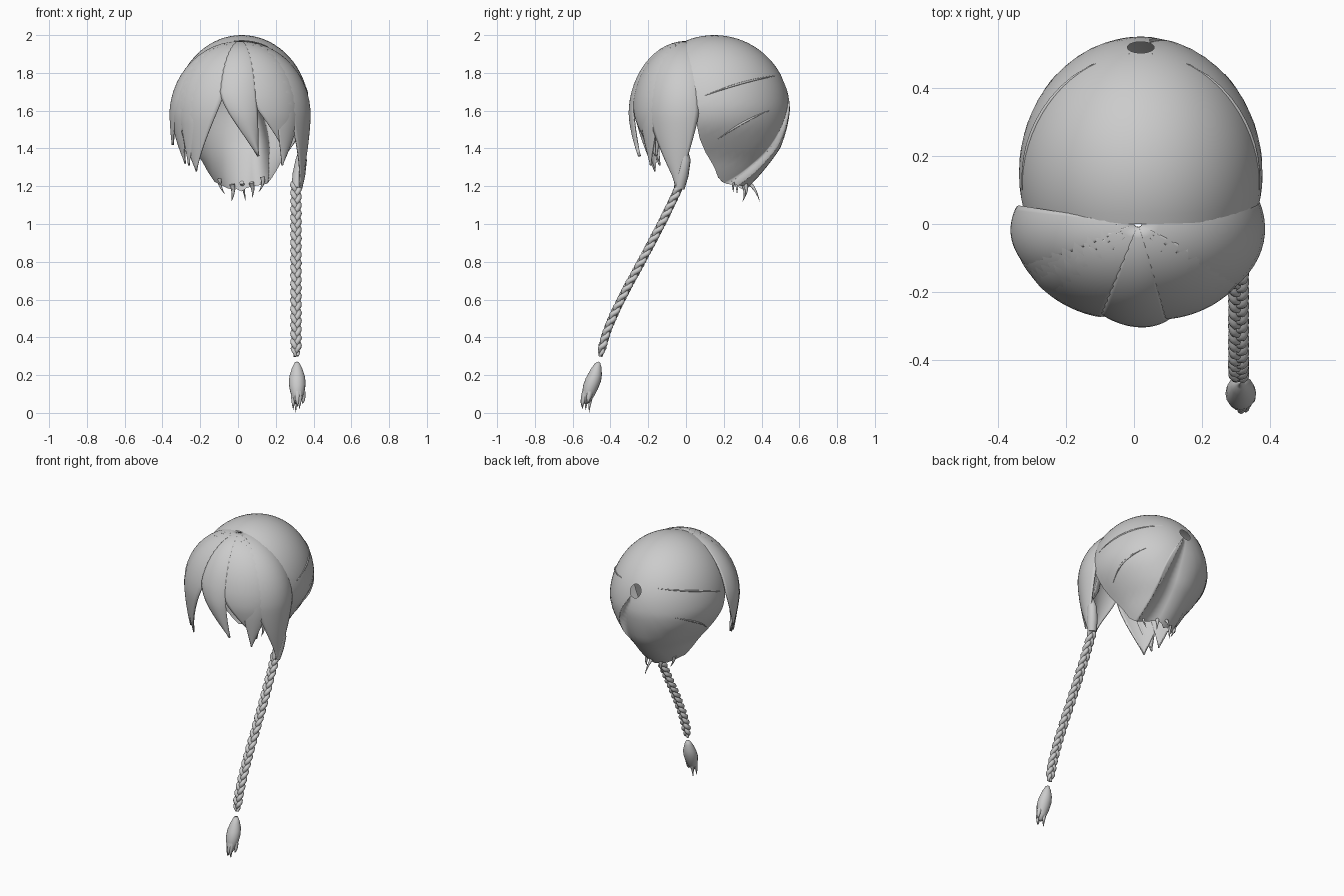
import bpy, math, random
from mathutils import Vector

if "Cube" in bpy.data.objects:
    bpy.data.objects.remove(bpy.data.objects["Cube"])

random.seed(4)
rad = math.radians


def mesh_obj(name, verts, faces, smooth=True):
    me = bpy.data.meshes.new(name)
    me.from_pydata([tuple(v) for v in verts], [], faces)
    me.validate()
    me.polygons.foreach_set("use_smooth", [smooth] * len(me.polygons))
    ob = bpy.data.objects.new(name, me)
    bpy.context.collection.objects.link(ob)
    return ob


def grid_faces(rows, cols, closed=False):
    n = cols if closed else cols - 1
    return [(r * cols + c, r * cols + (c + 1) % cols, (r + 1) * cols + (c + 1) % cols, (r + 1) * cols + c)
            for r in range(rows - 1) for c in range(n)]


def interp(table, x):
    for (x0, y0), (x1, y1) in zip(table, table[1:]):
        if x <= x1:
            return y0 + (y1 - y0) * max(0, (x - x0) / (x1 - x0))
    return table[-1][1]


def strands(name, paths, res=2):
    """Round strands with a radius per point: paths = lists of (position, radius)."""
    cu = bpy.data.curves.new(name, 'CURVE')
    cu.dimensions = '3D'
    cu.bevel_depth = 1.0
    cu.bevel_resolution = res
    cu.use_fill_caps = True
    for path in paths:
        sp = cu.splines.new('POLY')
        sp.points.add(len(path) - 1)
        for p, (co, r) in zip(sp.points, path):
            p.co = (*co, 1)
            p.radius = r
    tmp = bpy.data.objects.new(name + "_curve", cu)
    bpy.context.collection.objects.link(tmp)
    bpy.context.view_layer.update()
    me = bpy.data.meshes.new_from_object(tmp.evaluated_get(bpy.context.evaluated_depsgraph_get()))
    bpy.data.objects.remove(tmp)
    me.polygons.foreach_set("use_smooth", [True] * len(me.polygons))
    ob = bpy.data.objects.new(name, me)
    bpy.context.collection.objects.link(ob)
    return ob


def tuft(a, b, c, r, n=7):
    """Tapered strand along a quadratic arc."""
    a, b, c = Vector(a), Vector(b), Vector(c)
    return [(a * (1 - t) ** 2 + b * 2 * t * (1 - t) + c * t * t, r * (1 - t) + 0.0008)
            for t in [i / (n - 1) for i in range(n)]]


# Back cap: egg-shaped shell between a round tie hole and the face opening
TAPER_X = [(-1, .55), (-.76, .62), (-.52, .70), (-.36, .82), (-.15, .96), (0, 1)]
TAPER_Y = [(-1, .72), (-.8, .77), (-.4, .95), (0, 1)]


def cap_point(u, lift=1.0):
    z = 1.6 + u.z * (.40 if u.z > 0 else .50) * lift
    return Vector((.02 + .358 * u.x * interp(TAPER_X, u.z) * lift,
                   .15 + .40 * u.y * interp(TAPER_Y, u.z) * lift, z))


EDGE = [(-.84, .50), (-.80, .30), (-.74, .08), (-.6, 0), (-.45, -.12), (-.3, -.2), (0, -.27), (.5, -.34), (.93, -.375)]
pole = Vector((0, .925, .375)).normalized()
N, R = 64, 20
cap_edge = []
for k in range(N):
    th = 2 * math.pi * k / N
    uz = .045 + .883 * math.cos(th)
    uz += random.uniform(-.03, .03) if uz < -.5 else 0
    uy = interp(EDGE, uz)
    ux = math.sqrt(max(0, 1 - uz * uz - uy * uy))
    if uz < -.78:   # bottom of the opening runs straight across the nape
        ux = min(ux, .62 * abs(math.sin(th)) * 2)
        uy = math.sqrt(max(0, 1 - uz * uz - ux * ux))
    cap_edge.append(Vector((ux * (1 if math.sin(th) >= 0 else -1), uy, uz)).normalized())
verts = []
for r in range(R):
    for e in cap_edge:
        full = pole.angle(e)
        ang = .11 + (full - .11) * r / (R - 1)
        verts.append(cap_point((pole * math.sin(full - ang) + e * math.sin(ang)) / math.sin(full)))
mesh_obj("back_hair", verts, grid_faces(R, N, True))

# Thin overlapping edges on both sides of the back cap
edges = []
for side in (1, -1):
    for (y0, z0), (y1, z1) in (((.10, 1.68), (.50, 1.79)), ((.17, 1.45), (.44, 1.60))):
        path = []
        for i in range(13):
            t = i / 12
            y, z = y0 + (y1 - y0) * t, z0 + (z1 - z0) * t + .012 * math.sin(math.pi * t)
            uz = (z - 1.6) / (.4 if z > 1.6 else .5)
            uy = (y - .15) / .4 / interp(TAPER_Y, uz)
            ux = side * math.sqrt(max(0, 1 - uy * uy - uz * uz))
            path.append((cap_point(Vector((ux, uy, uz))), .001 + .005 * math.sin(math.pi * t)))
        edges.append(path)
strands("side_layer_edges", edges)

# Small tufts at the nape
strands("nape_tufts", [
    tuft((-.03, .31, 1.21), (-.02, .32, 1.16), (-.035, .30, 1.12), .014),
    tuft((.07, .31, 1.22), (.085, .33, 1.18), (.075, .31, 1.14), .014),
    tuft((.02, .33, 1.22), (.03, .37, 1.19), (.04, .39, 1.12), .012),
    tuft((-.10, .27, 1.24), (-.10, .27, 1.20), (-.07, .27, 1.16), .013),
    tuft((.13, .25, 1.25), (.14, .25, 1.21), (.11, .25, 1.17), .013),
])


# Fringe: locks fanning out from the crown over a rounded front
def fringe_point(phi, z, flare):
    if z > 1.58:
        r = math.sqrt(max(0, 1 - ((z - 1.58) / .385) ** 2))
    else:
        r = 1 - .17 * ((1.58 - z) / .22) ** 1.4 * (1 - flare)
    p = rad(phi)
    return Vector((.012 + .362 * r * math.cos(p), -.285 * r * math.sin(p), z))


def lock(name, phi0, phi1, tip, z_split, z_tip, flare=.2, bump=.02, end=0.0, cols=13, up=12, down=12):
    rows = []
    th_max = math.acos((z_split - 1.58) / .385)
    for i in range(up):
        th = .03 + (th_max - .03) * i / (up - 1)
        rows.append((1.58 + .385 * math.cos(th), 0))
    for i in range(1, down + 1):
        t = i / down
        rows.append((z_split + (z_tip - z_split) * t, t))
    verts = []
    mid, half = (phi0 + phi1) / 2, (phi1 - phi0) / 2
    for ri, (z, t) in enumerate(rows):
        c = mid + (tip - mid) * t ** 1.3
        w = half * max((1 - t ** 1.25), end, .01)
        for k in range(cols):
            s = 2 * k / (cols - 1) - 1
            p = fringe_point(c + s * w, z, flare)
            out = Vector((p.x, p.y, 0))
            if out.length > 0:
                p += out.normalized() * bump * (1 - s * s) * (ri / len(rows)) * (1 - .6 * t)
            verts.append(p)
    ob = mesh_obj(name, verts, grid_faces(len(rows), cols))
    m = ob.modifiers.new("thickness", 'SOLIDIFY')
    m.thickness = .008
    m.offset = 0
    return ob


lock("fringe_left_side", 152, 191, 176, 1.66, 1.42, .75, .02)
lock("fringe_left_side_inner", 142, 178, 158, 1.60, 1.32, .35, .008)
lock("fringe_left", 105, 160, 138, 1.68, 1.28, .45, .008)
lock("fringe_left_thin", 128, 150, 147, 1.55, 1.31, .5, .012)
lock("fringe_centre", 76, 108, 73, 1.70, 1.36, .3, .03)
lock("fringe_right", 32, 82, 40, 1.68, 1.36, .2, .012)
lock("fringe_right_thin", 34, 56, 47, 1.52, 1.31, .5, .012)
lock("fringe_right_side", -14, 44, 9, 1.60, 1.19, .67, .02, end=.14)


# Inner half of the gathered lock, closing it round the head of the braid
strands("braid_root", [[((.345, -.01, 1.42), .012), ((.335, -.005, 1.34), .03),
                        ((.322, -.02, 1.26), .034), ((.312, -.035, 1.19), .028)]], 4)

# Braid: three strands woven along a gently curved path
PATH_Y = [(.29, -.46), (.45, -.415), (.62, -.335), (.83, -.22), (1.03, -.115), (1.22, -.025)]
weave = []
steps = 150
for k in range(3):
    path = []
    for i in range(steps + 1):
        t = i / steps
        z = 1.22 - .92 * t
        # smoothed centre line
        y = sum(interp(PATH_Y, z + d) for d in (-.05, 0, .05)) / 3
        a = 2 * math.pi * (7 * t + k / 3)
        s = 1 - .5 * max(0, (t - .95) / .05)
        d = .009 * s * math.sin(2 * a)
        path.append((Vector((.307 + .0165 * s * math.sin(a), y + d * .9, z - d * .43)), .0145 * s))
    weave.append(path)
strands("braid", weave, 2)

# Tassel: bulging bundle with pointed tips
top, bottom = Vector((.312, -.468, .27)), Vector((.315, -.525, .05))
profile = [(0, .004), (.03, .014), (.15, .027), (.35, .041), (.52, .045), (.7, .039), (.88, .027), (1, .012)]
verts, S = [], 16
for t, r in profile:
    c = top.lerp(bottom, t)
    for k in range(S):
        a = 2 * math.pi * k / S
        verts.append(c + Vector((r * math.cos(a), 1.05 * r * math.sin(a), .24 * r * math.sin(a))))
faces = grid_faces(len(profile), S, True) + [tuple(range(S)), tuple(range(len(verts) - S, len(verts)))]
mesh_obj("tassel", verts, faces)
tips = []
for dx, dy, z in ((-.022, -.006, .015), (-.008, .012, 0.002), (.012, -.022, .02), (.03, .004, .05), (0, -.026, .03)):
    base = Vector((.315 + dx * .8, -.512 + dy * .8, .11))
    tips.append(tuft(base, base + Vector((dx * .4, dy * .4 - .012, -.05)), (.313 + dx * .9, -.525 + dy, z), .017))
strands("tassel_tips", tips)
